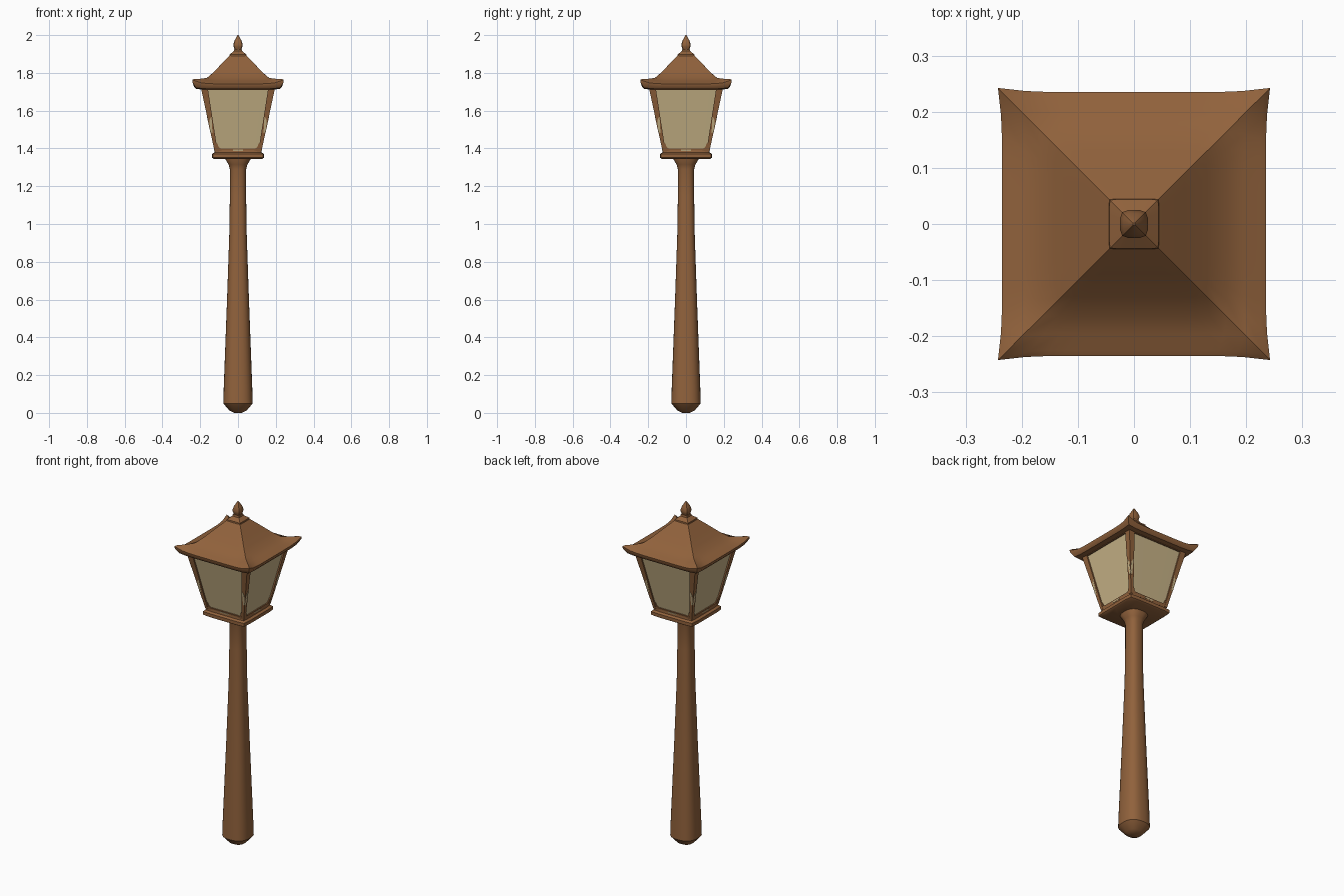
import bpy, bmesh
from math import sin, cos, pi, radians
from mathutils import Matrix

cube = bpy.data.objects.get("Cube")
if cube:
    bpy.data.objects.remove(cube)


def material(name, rgb):
    m = bpy.data.materials.new(name)
    m.use_nodes = True
    m.diffuse_color = (*rgb, 1)
    m.node_tree.nodes["Principled BSDF"].inputs["Base Color"].default_value = (*rgb, 1)
    return m


WOOD = material("brown wood", (0.283, 0.122, 0.045))
GLASS = material("cream glass", (0.578, 0.456, 0.246))


def finish(name, bm, mat, angle=35):
    bmesh.ops.recalc_face_normals(bm, faces=bm.faces)
    me = bpy.data.meshes.new(name)
    bm.to_mesh(me)
    bm.free()
    me.materials.append(mat)
    ob = bpy.data.objects.new(name, me)
    bpy.context.collection.objects.link(ob)
    bpy.ops.object.select_all(action='DESELECT')
    ob.select_set(True)
    bpy.context.view_layer.objects.active = ob
    bpy.ops.object.shade_smooth_by_angle(angle=radians(angle))
    return ob


def loft(name, rings, mat, power, n=32):
    """Stack of rings (half width, z, corner lift); power 2 is round, high is square."""
    bm = bmesh.new()
    loops = []
    for half, z, lift in rings:
        loop = []
        for i in range(n):
            c, s = cos(2 * pi * i / n), sin(2 * pi * i / n)
            r = half / (abs(c) ** power + abs(s) ** power) ** (1 / power)
            corner = (min(abs(c), abs(s)) / max(abs(c), abs(s))) ** 7
            r *= 1 + lift * corner
            loop.append(bm.verts.new((c * r, s * r, z + lift * corner * 0.6)))
        loops.append(loop)
    for a, b in zip(loops, loops[1:]):
        for i in range(n):
            j = (i + 1) % n
            bm.faces.new((a[i], a[j], b[j], b[i]))
    bm.faces.new(loops[0])
    bm.faces.new(loops[-1])
    return finish(name, bm, mat)


Z0, Z1 = 1.385, 1.72


def wall(z):
    """Half width of the tapered lantern at height z."""
    return 0.124 + (z - Z0) / (Z1 - Z0) * 0.072


def plates(name, outline, mat, back, front, mirror=False):
    """Slanted plate on all four walls, from an outline of (along, z)."""
    bm = bmesh.new()
    for k in range(4):
        turn = Matrix.Rotation(k * pi / 2, 3, 'Z')
        for side in ((1, -1) if mirror else (1,)):
            a, b = [[bm.verts.new(turn @ Matrix.Diagonal((side, 1, 1)) @
                    Matrix.Translation((u, -wall(z) - off, z)).translation)
                    for u, z in outline] for off in (back, front)]
            bm.faces.new(a)
            bm.faces.new(b)
            for i in range(len(a)):
                j = (i + 1) % len(a)
                bm.faces.new((a[i], a[j], b[j], b[i]))
    return finish(name, bm, mat)


# Tapered post with a rounded foot and a flared neck
loft("post", [(0.02, 0, 0), (0.045, 0.012, 0), (0.078, 0.05, 0), (0.076, 0.12, 0),
              (0.058, 0.6, 0), (0.046, 0.95, 0), (0.043, 1.15, 0), (0.043, 1.29, 0),
              (0.05, 1.315, 0), (0.068, 1.345, 0), (0.068, 1.355, 0)], WOOD, 2.6)

# Base tray of the lantern
loft("lantern_base", [(0.128, 1.345, 0), (0.137, 1.351, 0), (0.137, 1.37, 0),
                      (0.128, 1.377, 0), (0.125, 1.378, 0), (0.124, 1.395, 0)], WOOD, 24)

# Glass body, set just behind the frame
loft("glass_body", [(wall(Z0) - 0.008, Z0, 0), (wall(Z1) - 0.008, Z1, 0)], GLASS, 200)

# Four corner posts of the frame
bm = bmesh.new()
for sx in (1, -1):
    for sy in (1, -1):
        ends = [[bm.verts.new((sx * x, sy * y, z)) for x, y in
                 ((i, i), (o, i), (o, o), (i, o))]
                for i, o, z in ((0.108, wall(Z0), Z0), (0.16, wall(Z1), Z1))]
        bm.faces.new(ends[0])
        bm.faces.new(ends[1])
        for i in range(4):
            j = (i + 1) % 4
            bm.faces.new((ends[0][i], ends[0][j], ends[1][j], ends[1][i]))
finish("corner_posts", bm, WOOD)

# Rails and rounded lower corners around the panes
plates("bottom_rail", [(-0.118, Z0), (0.118, Z0), (0.118, 1.4), (-0.118, 1.4)], WOOD, -0.012, -0.001)
plates("top_rail", [(-0.18, 1.71), (0.18, 1.71), (0.18, Z1), (-0.18, Z1)], WOOD, -0.012, -0.001)
plates("pane_corners", [(0.09, 1.399), (0.114, 1.399), (0.116, 1.425), (0.109, 1.425),
                        (0.103, 1.407)], WOOD, -0.012, -0.002, True)

# Thin cream strips where light shows through the frame
plates("post_glints", [(0.135, 1.48), (0.147, 1.49), (0.152, 1.55), (0.14, 1.57)],
       GLASS, -0.003, 0.001, True)
plates("rail_glints", [(-0.027, 1.387), (0.027, 1.387), (0.027, 1.394), (-0.027, 1.394)],
       GLASS, -0.003, 0.001)

# Concave hipped roof with upturned corners
loft("roof", [(0.19, 1.712, 0), (0.222, 1.715, 0.01), (0.233, 1.728, 0.035),
              (0.235, 1.742, 0.035), (0.225, 1.747, 0.035), (0.195, 1.757, 0.02),
              (0.165, 1.773, 0), (0.13, 1.803, 0), (0.09, 1.845, 0), (0.04, 1.895, 0)],
     WOOD, 200, 64)

# Cap and pointed finial
loft("roof_cap", [(0.04, 1.885, 0), (0.045, 1.89, 0), (0.044, 1.898, 0),
                  (0.022, 1.915, 0), (0.02, 1.925, 0)], WOOD, 24)
loft("finial", [(0.015, 1.92, 0), (0.023, 1.937, 0), (0.025, 1.95, 0), (0.019, 1.97, 0),
                (0.009, 1.988, 0), (0.002, 2.0, 0)], WOOD, 4, 16)
